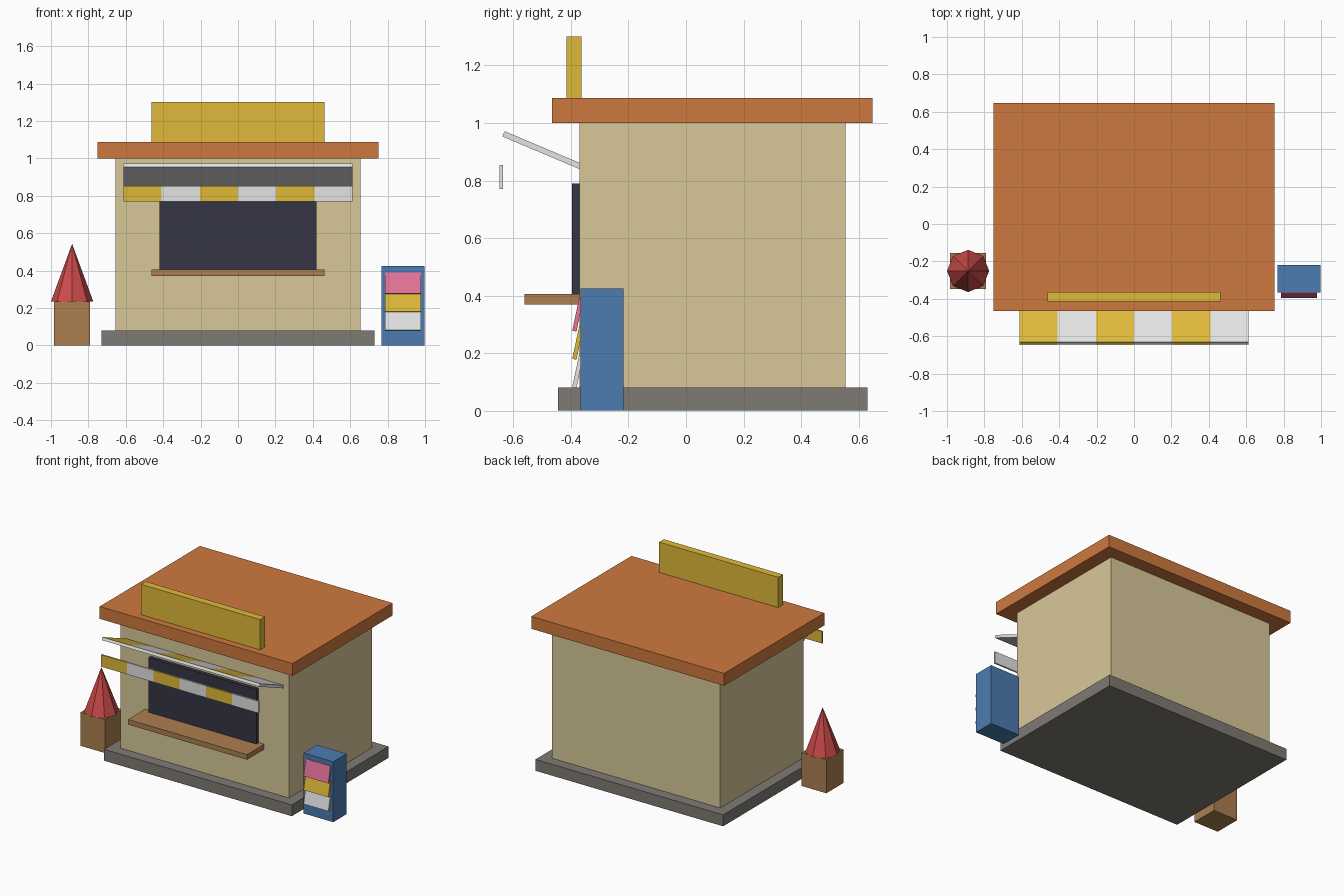
import bpy, bmesh, math
from mathutils import Vector, Matrix

old = bpy.data.objects.get("Cube")
if old:
    bpy.data.objects.remove(old, do_unlink=True)


def material(name, r, g, b):
    """Flat material from 0-255 display values, stored as linear."""
    col = [((c / 255 + 0.055) / 1.055) ** 2.4 for c in (r, g, b)] + [1.0]
    m = bpy.data.materials.new(name)
    m.use_nodes = True
    m.diffuse_color = col
    m.node_tree.nodes["Principled BSDF"].inputs["Base Color"].default_value = col
    return m


TAN = material("tan_wall", 216, 200, 153)
ORANGE = material("orange_roof", 206, 121, 62)
GREY = material("grey_stone", 127, 122, 116)
YELLOW = material("yellow", 224, 186, 58)
WHITE = material("white", 227, 227, 227)
DARK = material("dark_window", 54, 53, 70)
WOOD = material("brown_wood", 172, 127, 80)
RED = material("red", 205, 75, 75)
BLUE = material("blue", 75, 124, 176)
PINK = material("pink", 242, 122, 159)


def finish(name, bm, *mats):
    mesh = bpy.data.meshes.new(name)
    bm.to_mesh(mesh)
    bm.free()
    for m in mats:
        mesh.materials.append(m)
    obj = bpy.data.objects.new(name, mesh)
    bpy.context.collection.objects.link(obj)
    return obj


def box_mesh(size):
    bm = bmesh.new()
    bmesh.ops.create_cube(bm, size=1)
    bmesh.ops.scale(bm, vec=size, verts=bm.verts)
    return bm


def box(name, mat, xs, ys, zs):
    """Box from its x, y and z ranges."""
    lo, hi = Vector((xs[0], ys[0], zs[0])), Vector((xs[1], ys[1], zs[1]))
    obj = finish(name, box_mesh(hi - lo), mat)
    obj.location = (lo + hi) / 2
    return obj


def striped_box(name, size, is_painted):
    """Box cut into six bays; every other bay is yellow where the rule allows."""
    bm = box_mesh(size)
    bay = size[0] / 6
    for i in range(1, 6):
        bmesh.ops.bisect_plane(bm, geom=bm.verts[:] + bm.edges[:] + bm.faces[:],
                               plane_co=(-size[0] / 2 + i * bay, 0, 0), plane_no=(1, 0, 0))
    bm.normal_update()
    for f in bm.faces:
        i = math.floor((f.calc_center_median().x + size[0] / 2) / bay)
        f.material_index = 1 if i in (0, 2, 4) or i < 0 else 0
        if not is_painted(f):
            f.material_index = 0
    return finish(name, bm, WHITE, YELLOW)


# Building
box("stone_base", GREY, (-0.73, 0.73), (-0.445, 0.63), (0, 0.08))
box("walls", TAN, (-0.655, 0.655), (-0.37, 0.555), (0.08, 1.0))
box("roof_slab", ORANGE, (-0.75, 0.75), (-0.465, 0.648), (1.0, 1.087))
box("roof_sign", YELLOW, (-0.463, 0.463), (-0.415, -0.363), (1.087, 1.3))
box("serving_window", DARK, (-0.42, 0.42), (-0.397, -0.365), (0.39, 0.79))
box("serving_counter", WOOD, (-0.463, 0.463), (-0.561, -0.368), (0.37, 0.406))

# Awning rising outward, striped on top, and its hanging valance
awning = striped_box("awning", (1.226, 0.29, 0.02), lambda f: f.normal.z > 0.5)
awning.location = (0, -0.501, 0.906)
awning.rotation_euler.x = -math.radians(22.9)
valance = striped_box("awning_valance", (1.226, 0.012, 0.083), lambda f: True)
valance.location = (0, -0.642, 0.812)

# Leaflet stand with three overlapping tilted panels
box("leaflet_stand", BLUE, (0.768, 0.998), (-0.367, -0.218), (0, 0.425))
for i, (label, mat) in enumerate((("top", PINK), ("middle", YELLOW), ("bottom", WHITE))):
    panel = finish("leaflet_" + label, box_mesh((0.192, 0.015, 0.115)), mat)
    panel.location = (0.883, -0.376, 0.333 - 0.098 * i)
    panel.rotation_euler.x = -math.radians(12)

# Planter with a pointed shrub
box("planter_box", WOOD, (-0.983, -0.791), (-0.347, -0.155), (0, 0.235))
bm = bmesh.new()
bmesh.ops.create_cone(bm, cap_ends=True, segments=8, radius1=0.113, radius2=0, depth=0.308)
bmesh.ops.remove_doubles(bm, verts=bm.verts, dist=0.0001)
shrub = finish("planter_shrub", bm, RED)
shrub.location = (-0.887, -0.251, 0.389)
